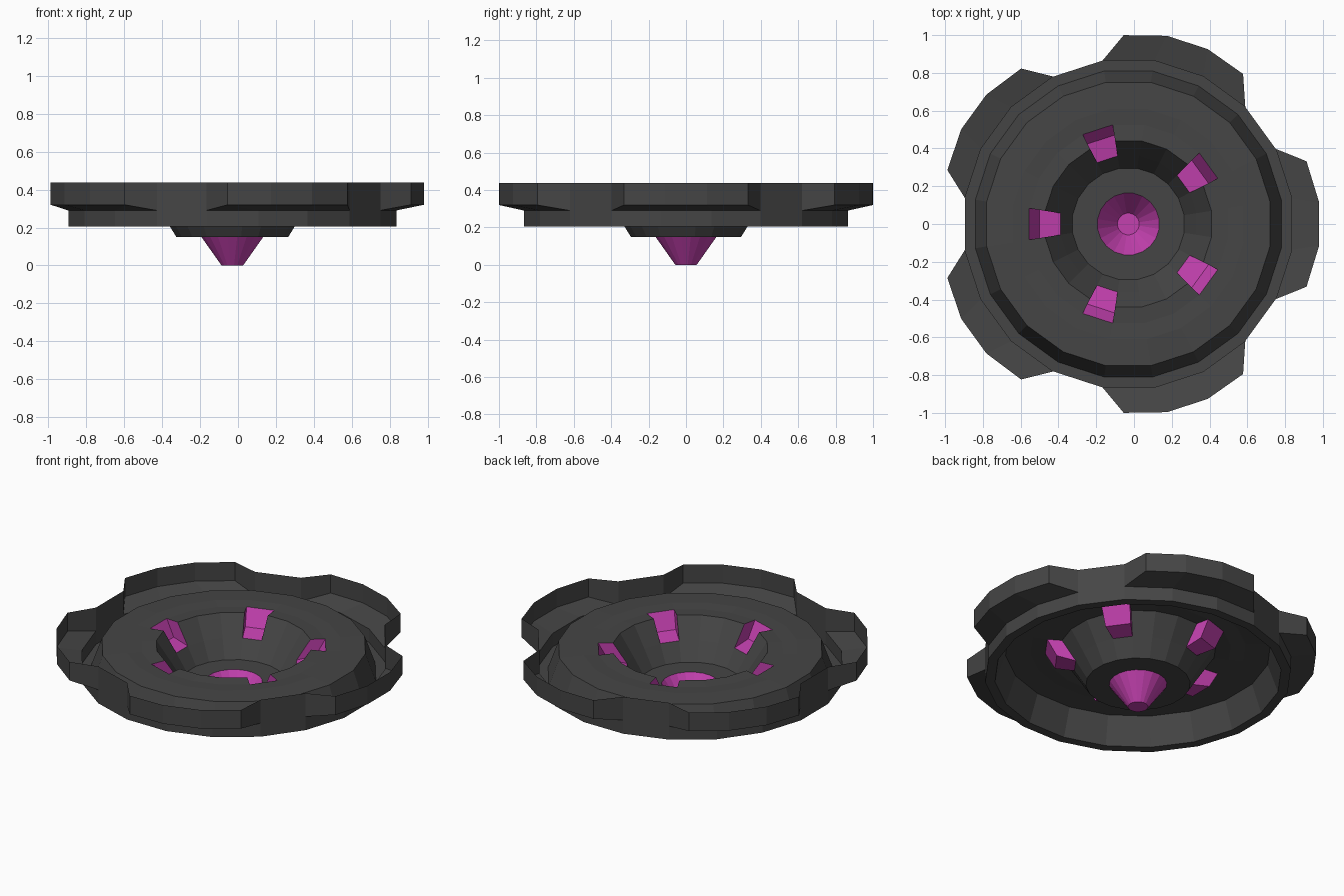
import bpy, bmesh
from math import cos, sin, pi, radians
from mathutils import Vector

cube = bpy.data.objects.get("Cube")
if cube:
    bpy.data.objects.remove(cube, do_unlink=True)

SIDES = 20
STEP = 2 * pi / SIDES
CENTRE_X = -0.03
LOBES = 5
TOP, LEDGE, LOBE_BASE = 0.437, 0.29, 0.32
SLOT_OUT, SLOT_IN = (0.525, 0.376), (0.36, 0.256)


def make_material(name, color):
    mat = bpy.data.materials.new(name)
    mat.use_nodes = True
    mat.diffuse_color = (*color, 1)
    mat.node_tree.nodes["Principled BSDF"].inputs["Base Color"].default_value = (*color, 1)
    return mat


dark_grey = make_material("dark grey", (0.06, 0.06, 0.06))
magenta = make_material("magenta", (0.55, 0.052, 0.43))


def polar(r, angle, z):
    return Vector((CENTRE_X + r * cos(angle), r * sin(angle), z))


def corner(i, r, z):
    """Corner i of the polygon whose flats lie at distance r."""
    return polar(r / cos(STEP / 2), (i - 0.5) * STEP, z)


def finish(name, faces, mat):
    """Make an object from a list of point lists, merging shared corners."""
    bm = bmesh.new()
    for points in faces:
        bm.faces.new([bm.verts.new(p) for p in points])
    bmesh.ops.remove_doubles(bm, verts=bm.verts, dist=0.0005)
    bmesh.ops.recalc_face_normals(bm, faces=bm.faces)
    mesh = bpy.data.meshes.new(name)
    bm.to_mesh(mesh)
    bm.free()
    mesh.materials.append(mat)
    obj = bpy.data.objects.new(name, mesh)
    bpy.context.collection.objects.link(obj)
    return obj


def strip(i, profile):
    """One facet of a turned profile."""
    return [[corner(i, *a), corner(i, *b), corner(i + 1, *b), corner(i + 1, *a)]
            for a, b in zip(profile, profile[1:])]


def is_slot(i):
    return i % 4 == 2


# Dish: outer wall, trough, raised plateau, funnel and hub floor
outer = [(0.865, LEDGE), (0.865, 0.205), (0.81, 0.205), (0.75, 0.375),
         (0.61, 0.38), SLOT_OUT]
lip = [SLOT_OUT, (0.44, 0.38), SLOT_IN]
inner = [SLOT_IN, (0.295, 0.15), (0.163, 0.15)]
dish = []
for i in range(SIDES):
    dish += strip(i, outer) + strip(i, inner)
    if not is_slot(i):
        dish += strip(i, lip)
finish("dish", dish, dark_grey)

# Slots: sunken pockets that replace a facet of the funnel lip
pocket = [SLOT_OUT, (0.47, 0.276), SLOT_IN]
for n, i in enumerate(filter(is_slot, range(SIDES))):
    faces = strip(i, pocket)
    for side in (i, i + 1):
        faces.append([corner(side, *p) for p in pocket + [lip[1]]])
    finish(f"slot_{n + 1}", faces, magenta)

# Tip: hollow cone under the hub
tip = []
for i in range(SIDES):
    tip += strip(i, [(0.163, 0.15), (0.057, 0)])
tip.append([corner(i, 0.057, 0) for i in range(SIDES)])
finish("tip", tip, magenta)

# Rim: five flared lobes joined by straight wall pieces
rim = []
for k in range(LOBES):
    first = 4 * k - 1
    mid = k * 2 * pi / LOBES
    ring = [corner(first + j, 0.865, LEDGE) for j in range(4)]
    flare = [polar(r, mid + radians(a), LOBE_BASE)
             for a, r in ((-19.4, 1.0), (-6.4, 1.017), (6.4, 1.017), (19.4, 1.0))]
    # Sloping floor of the lobe
    rim += [[ring[0], flare[0], ring[1]],
            [ring[1], flare[0], flare[1]],
            [ring[1], flare[1], flare[2], ring[2]],
            [ring[2], flare[2], flare[3]],
            [ring[2], flare[3], ring[3]]]
    # Upright wall round the lobe and across the gap to the next one
    path = [ring[0], *flare, ring[3], corner(first + 4, 0.865, LEDGE)]
    for a, b in zip(path, path[1:]):
        rim.append([a, b, Vector((b.x, b.y, TOP)), Vector((a.x, a.y, TOP))])
finish("rim", rim, dark_grey)
